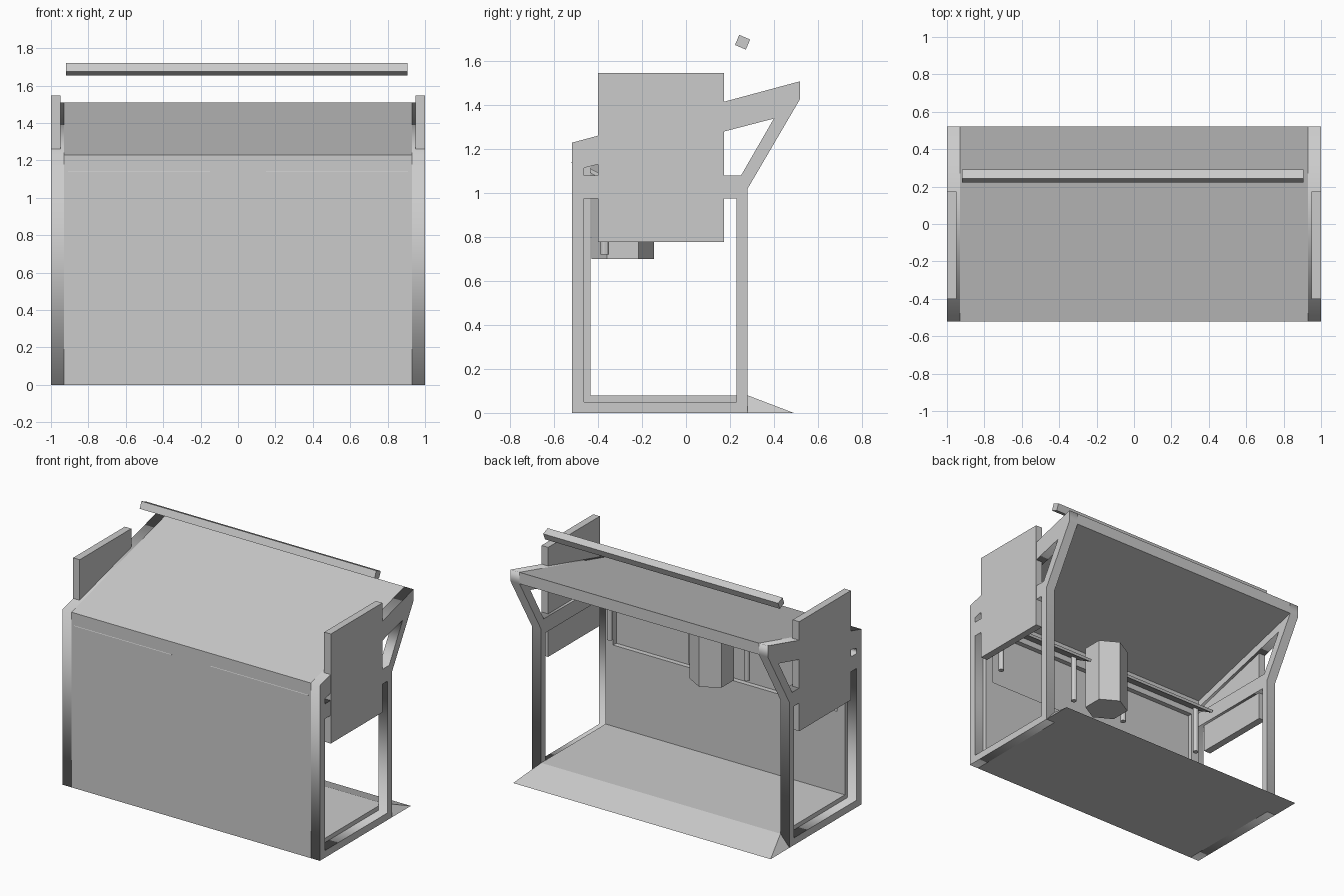
import bpy, bmesh
from math import radians, cos, sin

if "Cube" in bpy.data.objects:
    bpy.data.objects.remove(bpy.data.objects["Cube"])


def finish(name, bm):
    bmesh.ops.recalc_face_normals(bm, faces=bm.faces)
    me = bpy.data.meshes.new(name)
    bm.to_mesh(me)
    bm.free()
    ob = bpy.data.objects.new(name, me)
    bpy.context.collection.objects.link(ob)
    return ob


def prism(name, pts, x0, x1):
    """Extrude a (y, z) profile along x."""
    bm = bmesh.new()
    f = bm.faces.new([bm.verts.new((x0, y, z)) for y, z in pts])
    r = bmesh.ops.extrude_face_region(bm, geom=[f])
    for v in r["geom"]:
        if isinstance(v, bmesh.types.BMVert):
            v.co.x = x1
    return finish(name, bm)


def box(name, x0, x1, y0, y1, z0, z1):
    return prism(name, [(y0, z0), (y1, z0), (y1, z1), (y0, z1)], x0, x1)


def tilted_bar(name, cy, cz, length, thick, angle, x0, x1):
    c, s = cos(radians(angle)), sin(radians(angle))
    pts = []
    for a, b in ((-1, -1), (1, -1), (1, 1), (-1, 1)):
        u, w = a * length / 2, b * thick / 2
        pts.append((cy + u * c - w * s, cz + u * s + w * c))
    return prism(name, pts, x0, x1)


def cylinder(name, x, y, z0, z1, r, n):
    bpy.ops.mesh.primitive_cylinder_add(vertices=n, radius=r, depth=z1 - z0,
                                        location=(x, y, (z0 + z1) / 2))
    ob = bpy.context.object
    ob.name = name
    return ob


T = 0.07       # side frame thickness
IN = 1 - T     # inner face of the side frames

# side frames: outline with two openings
outline = [(-.52, 0), (.28, 0), (.28, 1.02), (.52, 1.43), (.52, 1.51), (-.52, 1.23)]
lower_gap = [(-.465, .05), (.23, .05), (.23, .975), (-.465, .975)]
upper_gap = [(-.465, 1.08), (.25, 1.08), (.40, 1.34), (-.465, 1.115)]


def side_frame(name, x):
    cu = bpy.data.curves.new(name, 'CURVE')
    cu.dimensions = '2D'
    cu.fill_mode = 'BOTH'
    cu.extrude = T / 2
    for loop in (outline, lower_gap, upper_gap):
        sp = cu.splines.new('POLY')
        sp.points.add(len(loop) - 1)
        for p, (y, z) in zip(sp.points, loop):
            p.co = (y, z, 0, 1)
        sp.use_cyclic_u = True
    ob = bpy.data.objects.new(name, cu)
    ob.location.x = x
    ob.rotation_euler = (radians(90), 0, radians(90))
    bpy.context.collection.objects.link(ob)
    bpy.ops.object.select_all(action='DESELECT')
    ob.select_set(True)
    bpy.context.view_layer.objects.active = ob
    bpy.ops.object.convert(target='MESH')


for side, s in (("left", -1), ("right", 1)):
    side_frame(side + "_side_frame", s * (1 - T / 2))
    # upright side panels
    box(side + "_side_panel", s * .95, s * 1.001, -.40, .173, .778, 1.547)
    # sloping flaps that just pierce the front wall
    tilted_bar(side + "_flap", -.392, 1.079, .285, .018, -28.5, s * .15, s * .91)
    # hanging rods under the flaps
    for i, x in enumerate((.215, .85)):
        cylinder(f"{side}_rod_{i}", s * x, -.37, .72, 1.065, .019, 12)

# sloping roof slab
prism("roof", [(-.52, 1.23), (.52, 1.51), (.52, 1.43), (-.52, 1.15)], -IN, IN)

# front wall with a shallow recess on the inside
wall = box("front_wall", -IN, IN, -.52, -.435, 0, 1.19)
cutter = box("recess_cutter", -.87, .87, -.47, -.38, .65, 1.05)
cutter.hide_render = True
mod = wall.modifiers.new("recess", 'BOOLEAN')
mod.object = cutter
mod.solver = 'EXACT'
bpy.context.view_layer.objects.active = wall
bpy.ops.object.modifier_apply(modifier=mod.name)
bpy.data.objects.remove(cutter)

# floor slab and rear ramp with hipped ends
box("floor", -IN, IN, -.44, .28, 0, .08)
bm = bmesh.new()
for v in ((-1, .28, 0), (1, .28, 0), (-1, .49, 0), (1, .49, 0),
          (-IN, .28, .08), (IN, .28, .08)):
    bm.verts.new(v)
bmesh.ops.convex_hull(bm, input=bm.verts)
bmesh.ops.dissolve_limit(bm, angle_limit=.01, verts=bm.verts, edges=bm.edges)
finish("rear_ramp", bm)

# six-sided box in the middle
cylinder("centre_box", 0, -.2875, .70, 1.155, .1425, 6)

# loose bar above the roof
tilted_bar("top_bar", .2575, 1.6875, .054, .05, -23, -.92, .905)
